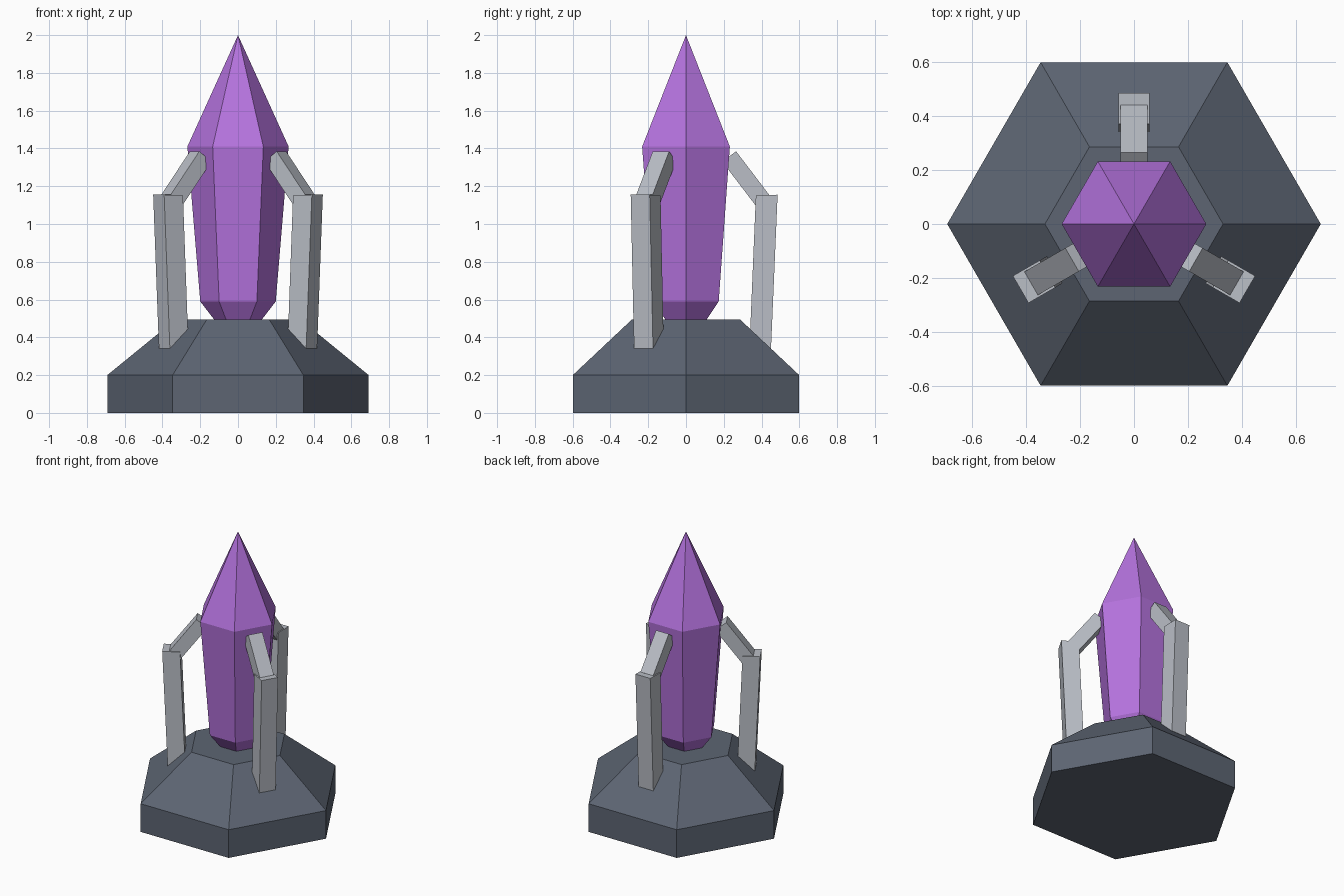
import bpy, math
from mathutils import Matrix

if "Cube" in bpy.data.objects:
    bpy.data.objects.remove(bpy.data.objects["Cube"])


def material(name, color):
    m = bpy.data.materials.new(name)
    m.diffuse_color = (*color, 1)
    m.use_nodes = True
    m.node_tree.nodes["Principled BSDF"].inputs["Base Color"].default_value = m.diffuse_color
    return m


slate = material("dark slate", (0.109, 0.130, 0.171))
violet = material("violet crystal", (0.46, 0.17, 0.73))
metal = material("pale metal", (0.49, 0.515, 0.565))


def add_mesh(name, verts, faces, mat):
    me = bpy.data.meshes.new(name)
    me.from_pydata(verts, [], faces)
    me.materials.append(mat)
    ob = bpy.data.objects.new(name, me)
    bpy.context.collection.objects.link(ob)
    return ob


def hex_solid(name, rings, mat, tip=None):
    """Stack of six-sided rings (radius, z), closed by a cap or a point."""
    verts = [(r * math.cos(math.radians(60 * i)), r * math.sin(math.radians(60 * i)), z)
             for r, z in rings for i in range(6)]
    faces = [tuple(range(5, -1, -1))]
    for k in range(len(rings) - 1):
        a, b = 6 * k, 6 * k + 6
        faces += [(a + i, a + (i + 1) % 6, b + (i + 1) % 6, b + i) for i in range(6)]
    last = 6 * (len(rings) - 1)
    if tip is None:
        faces.append(tuple(range(last, last + 6)))
    else:
        verts.append((0, 0, tip))
        faces += [(last + i, last + (i + 1) % 6, last + 6) for i in range(6)]
    return add_mesh(name, verts, faces, mat)


def bar(name, profile, half_width, angle, mat):
    """Four-point (radius, z) profile given a width, turned around z."""
    verts = [(r, s * half_width, z) for s in (-1, 1) for r, z in profile]
    faces = [(0, 1, 2, 3), (7, 6, 5, 4)]
    faces += [(i, i + 4, (i + 1) % 4 + 4, (i + 1) % 4) for i in range(4)]
    ob = add_mesh(name, verts, faces, mat)
    ob.data.transform(Matrix.Rotation(math.radians(angle), 4, 'Z'))
    return ob


# Pedestal and crystal
hex_solid("pedestal", [(0.692, 0), (0.692, 0.2), (0.33, 0.495)], slate)
hex_solid("crystal", [(0.10, 0.46), (0.20, 0.59), (0.268, 1.41)], violet, tip=2.0)

# Three claws: a leaning post and a finger reaching to the crystal
post = [(0.336, 0.342), (0.45, 0.342), (0.485, 1.155), (0.37, 1.152)]
finger = [(0.192, 1.33), (0.367, 1.10), (0.44, 1.155), (0.265, 1.385)]
for n, angle in enumerate((90, 210, 330), 1):
    bar(f"claw_post_{n}", post, 0.058, angle, metal)
    bar(f"claw_finger_{n}", finger, 0.05, angle, metal)
